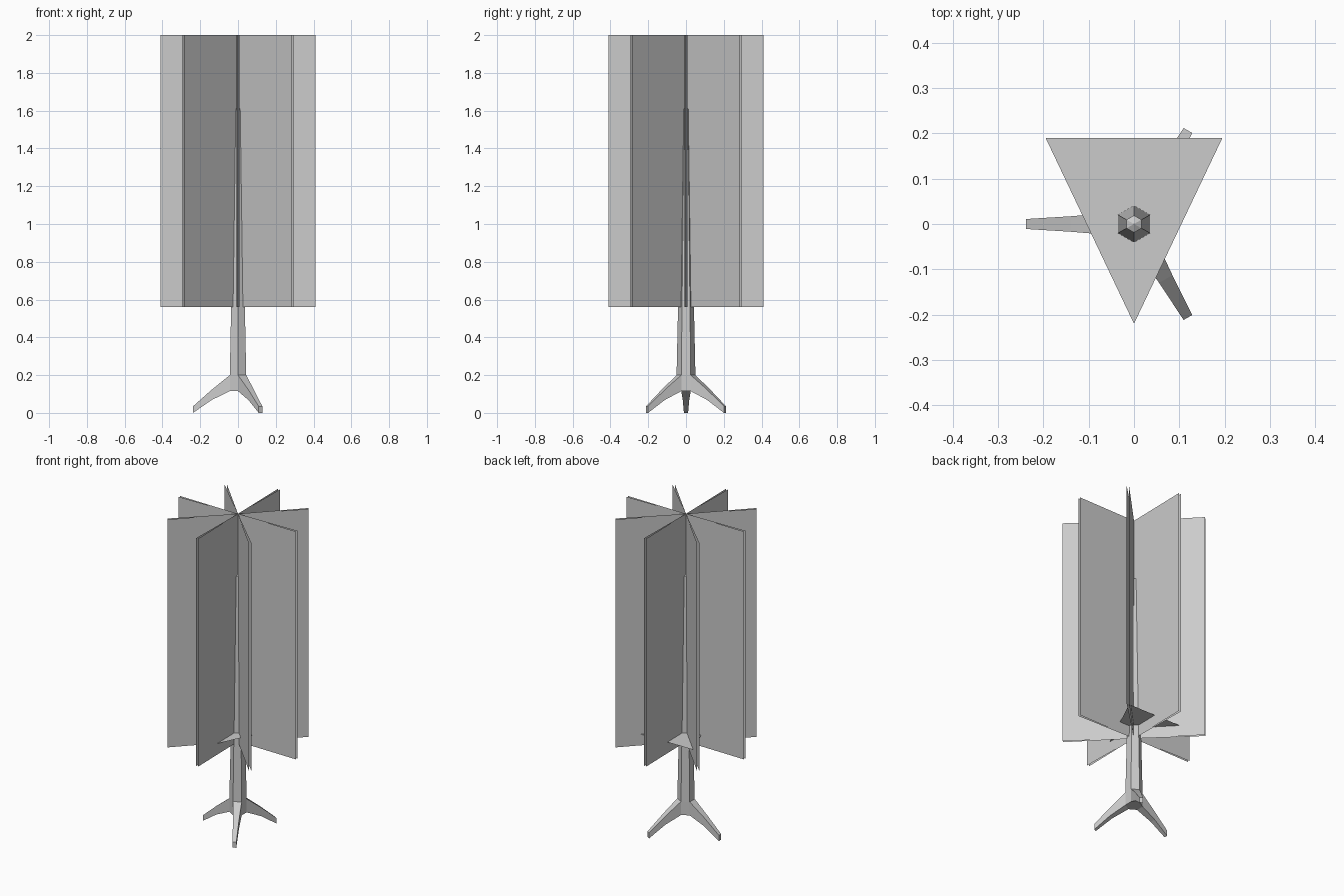
import bpy, bmesh
from math import sin, cos, pi, radians

if "Cube" in bpy.data.objects:
    bpy.data.objects.remove(bpy.data.objects["Cube"], do_unlink=True)

grey = bpy.data.materials.new("plain grey")
grey.use_nodes = True
colour = (0.6, 0.6, 0.6, 1)
grey.diffuse_color = colour
grey.node_tree.nodes["Principled BSDF"].inputs["Base Color"].default_value = colour


def finish(name, bm):
    mesh = bpy.data.meshes.new(name)
    bm.to_mesh(mesh)
    bm.free()
    mesh.materials.append(grey)
    obj = bpy.data.objects.new(name, mesh)
    bpy.context.collection.objects.link(obj)
    return obj


def ring(bm, radius, z):
    """Hexagon with corners on the y axis and flats facing x."""
    return [bm.verts.new((radius * cos(a), radius * sin(a), z))
            for a in (pi / 6 + i * pi / 3 for i in range(6))]


def bridge(bm, a, b):
    n = len(a)
    return [bm.faces.new((a[i], a[(i + 1) % n], b[(i + 1) % n], b[i])) for i in range(n)]


# Tapered trunk with three splayed roots grown from alternate sides
bm = bmesh.new()
foot, collar, tip = ring(bm, 0.05, 0.115), ring(bm, 0.05, 0.2), ring(bm, 0.019, 1.61)
bm.faces.new(foot[::-1])
sides = bridge(bm, foot, collar)
bridge(bm, collar, tip)
peak = bm.verts.new((0, 0, 1.62))
for i in range(6):
    bm.faces.new((tip[i], tip[(i + 1) % 6], peak))

# Root sections: distance out, half width, bottom, top
sections = [(0.14, 0.017, 0.068, 0.122), (0.238, 0.011, 0.0, 0.035)]
for side in (0, 2, 4):
    angle = pi / 3 * (side + 1)
    c, s = cos(angle), sin(angle)
    previous = list(sides[side].verts)
    bm.faces.remove(sides[side])
    for out, half, low, high in sections:
        section = [bm.verts.new((out * c - w * s, out * s + w * c, z))
                   for w, z in ((-half, low), (half, low), (half, high), (-half, high))]
        bridge(bm, previous, section)
        previous = section
    bm.faces.new(previous)
bmesh.ops.recalc_face_normals(bm, faces=bm.faces)
finish("trunk", bm)

# Eight radial foliage cards, each a narrow open fold
for i in range(8):
    bm = bmesh.new()
    for spread in (-1, 1):
        a = i * pi / 4 + radians(1) * spread
        x, y = 0.41 * cos(a), 0.41 * sin(a)
        bm.faces.new([bm.verts.new(p) for p in
                      ((0, 0, 0.56), (x, y, 0.56), (x, y, 2), (0, 0, 2))][::spread])
    finish("foliage_card_%d" % (i + 1), bm)

# Flat triangular branch plate
bm = bmesh.new()
bm.faces.new([bm.verts.new((x, y, 0.63))
              for x, y in ((-0.195, 0.19), (0, -0.22), (0.195, 0.19))])
finish("branch_plate", bm)
